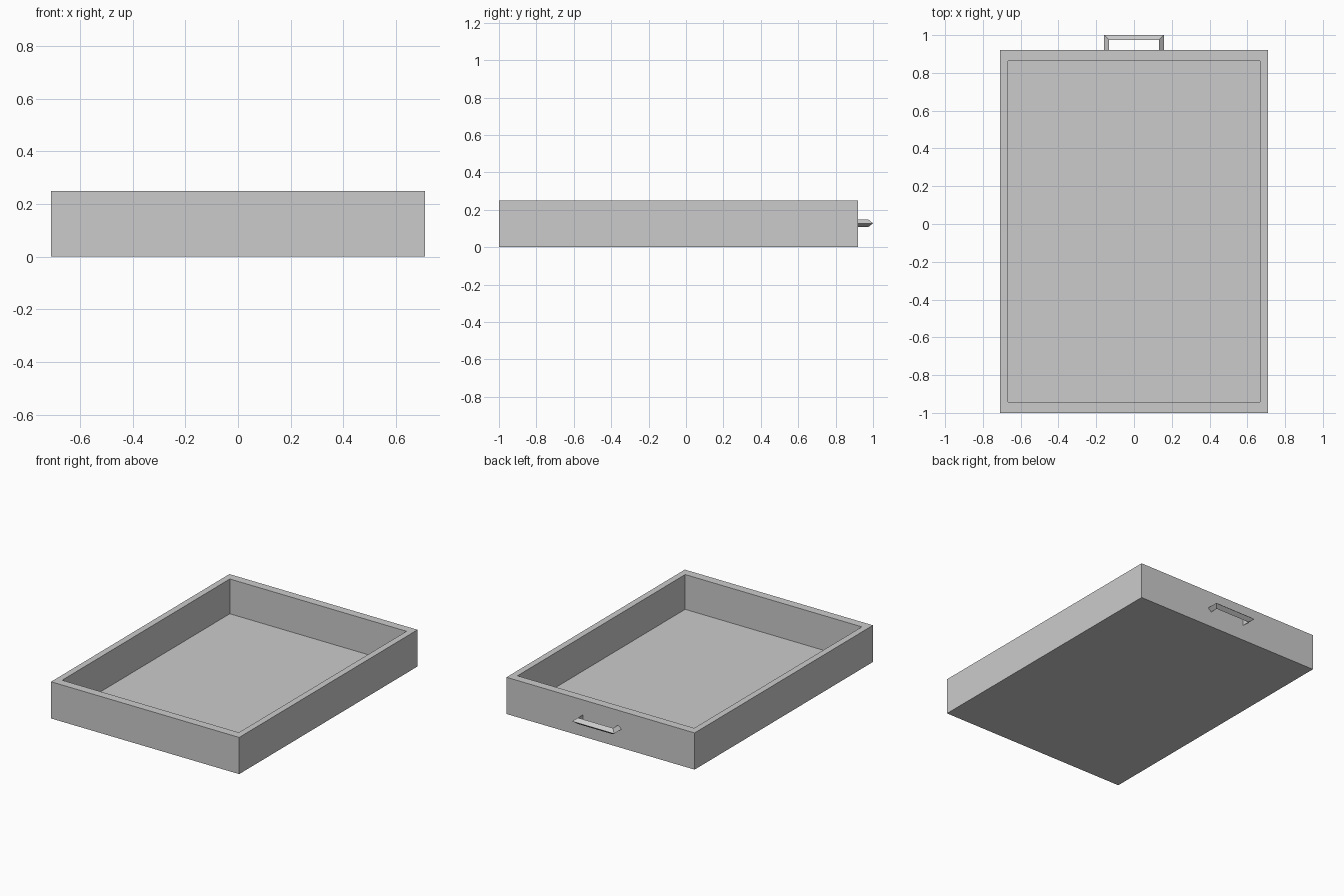
import bpy, bmesh

if "Cube" in bpy.data.objects:
    bpy.data.objects.remove(bpy.data.objects["Cube"])


def make_object(name, bm):
    bmesh.ops.recalc_face_normals(bm, faces=bm.faces)
    mesh = bpy.data.meshes.new(name)
    bm.to_mesh(mesh)
    bm.free()
    obj = bpy.data.objects.new(name, mesh)
    bpy.context.collection.objects.link(obj)
    return obj


def bridge_rings(bm, rings):
    """Join consecutive vertex rings with quads and cap both ends."""
    rings = [[bm.verts.new(p) for p in ring] for ring in rings]
    n = len(rings[0])
    for a, b in zip(rings, rings[1:]):
        for i in range(n):
            j = (i + 1) % n
            bm.faces.new((a[i], a[j], b[j], b[i]))
    bm.faces.new(rings[0])
    bm.faces.new(rings[-1])


def rect(half_x, y0, y1, z):
    return [(-half_x, y0, z), (half_x, y0, z), (half_x, y1, z), (-half_x, y1, z)]


# Open tray: outer wall, rim, inner wall, thin floor
FRONT, BACK, HEIGHT, FLOOR = -1.0, 0.92, 0.25, 0.013
bm = bmesh.new()
bridge_rings(bm, [
    rect(0.709, FRONT, BACK, 0),
    rect(0.709, FRONT, BACK, HEIGHT),
    rect(0.666, FRONT + 0.058, BACK - 0.057, HEIGHT),
    rect(0.666, FRONT + 0.058, BACK - 0.057, FLOOR),
])
make_object("drawer_tray", bm)

# Pull handle: triangular section with its ridge outward, mitred at the corners
HALF, END, THICK, MID, RISE = 0.158, 1.0, 0.026, 0.128, 0.021


def section(side, y_outer, y_inner):
    inner_x = side * (HALF - THICK)
    return [(side * HALF, y_outer, MID),
            (inner_x, y_inner, MID + RISE),
            (inner_x, y_inner, MID - RISE)]


bm = bmesh.new()
bridge_rings(bm, [
    section(-1, BACK, BACK),
    section(-1, END, END - THICK),
    section(1, END, END - THICK),
    section(1, BACK, BACK),
])
make_object("pull_handle", bm)
